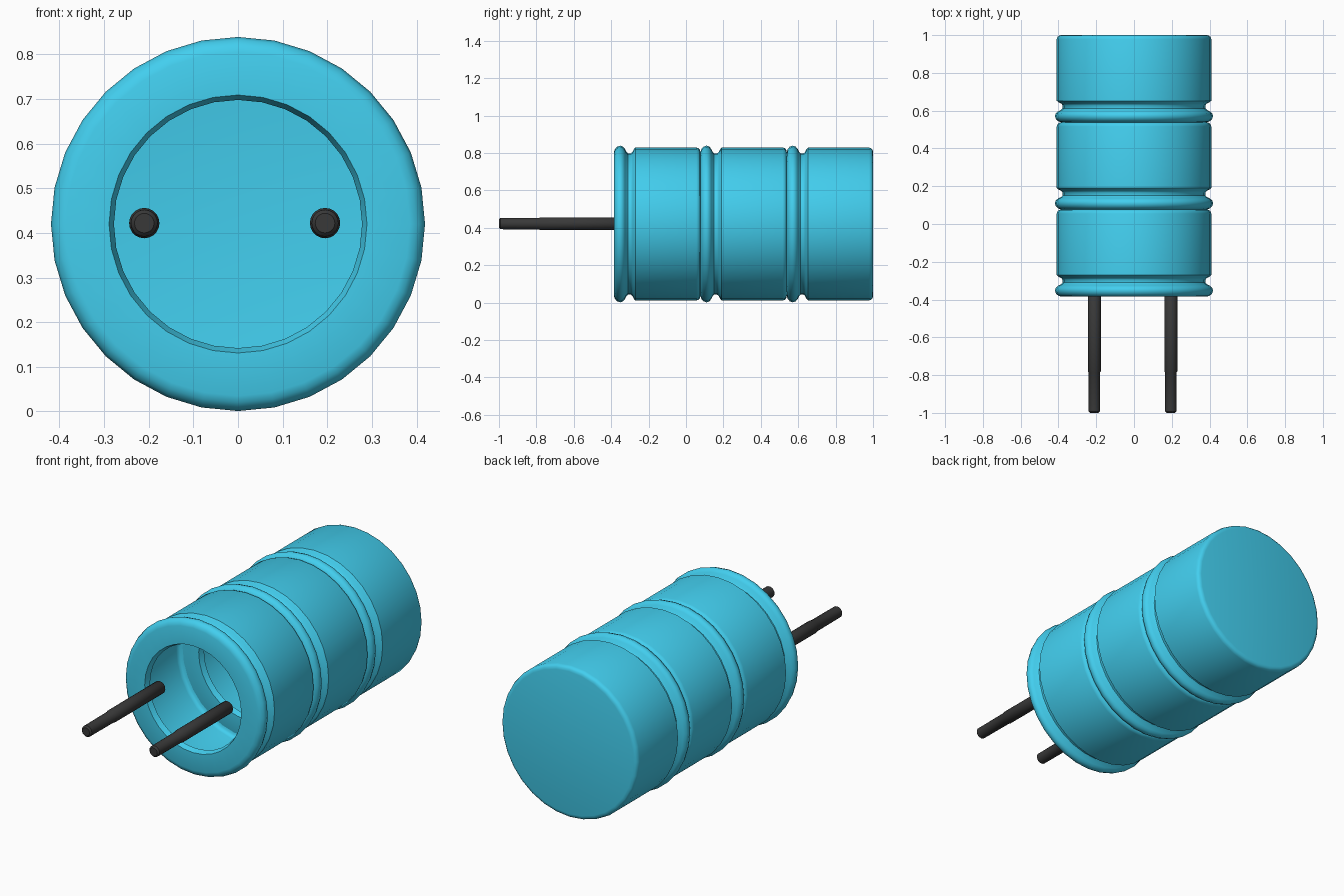
import bpy, bmesh
from math import sin, cos, pi

if "Cube" in bpy.data.objects:
    bpy.data.objects.remove(bpy.data.objects["Cube"])

CZ = 0.42  # height of the body axis


def material(name, colour):
    m = bpy.data.materials.new(name)
    m.diffuse_color = (*colour, 1)
    m.use_nodes = True
    m.node_tree.nodes["Principled BSDF"].inputs["Base Color"].default_value = m.diffuse_color
    return m


def lathe(name, profile, sides, centre, mat):
    """Revolve (y, radius) points around an axis parallel to y."""
    bm = bmesh.new()
    rings = []
    for y, r in profile:
        rings.append([bm.verts.new((r * sin(2 * pi * i / sides), y,
                                    r * cos(2 * pi * i / sides)))
                      for i in range(sides)])
    for a, b in zip(rings, rings[1:]):
        for i in range(sides):
            j = (i + 1) % sides
            bm.faces.new((a[i], a[j], b[j], b[i]))
    # collapse the poles where the radius is zero
    bmesh.ops.remove_doubles(bm, verts=bm.verts, dist=1e-5)
    mesh = bpy.data.meshes.new(name)
    bm.to_mesh(mesh)
    bm.free()
    obj = bpy.data.objects.new(name, mesh)
    bpy.context.collection.objects.link(obj)
    obj.location = centre
    mesh.materials.append(mat)
    bpy.ops.object.select_all(action='DESELECT')
    obj.select_set(True)
    bpy.context.view_layer.objects.active = obj
    bpy.ops.object.shade_smooth_by_angle(angle=0.7)
    return obj


blue = material("blue", (0.055, 0.62, 0.86))
black = material("black", (0.04, 0.04, 0.04))

# Body: three hollow cans end to end, each with an inner lip, rim bead and groove
PITCH = 0.4617
can = [(0.030, 0.278), (0.0, 0.289), (0.0, 0.385), (0.005, 0.400), (0.016, 0.413),
       (0.033, 0.419), (0.048, 0.414), (0.058, 0.402), (0.066, 0.386), (0.074, 0.378),
       (0.090, 0.378), (0.098, 0.384), (0.106, 0.400), (0.114, 0.409),
       (0.440, 0.409), (0.452, 0.405), (0.459, 0.397), (PITCH, 0.385)]
for k, part in enumerate(("front_can", "middle_can", "back_can")):
    profile = can + [(PITCH, 0.0)] if k == 2 else can  # only the last is closed
    lathe(part, profile, 32, (0, -0.385 + k * PITCH, CZ), blue)

# Pins: slightly thinner towards the tip, rounded at both ends
pin = [(-1.0, 0.0), (-1.0, 0.022), (-0.992, 0.030), (-0.785, 0.031), (-0.78, 0.034),
       (-0.37, 0.034), (-0.36, 0.026), (-0.357, 0.0)]
for part, x in (("left_pin", -0.21), ("right_pin", 0.195)):
    lathe(part, pin, 20, (x, 0, CZ + 0.002), black)
